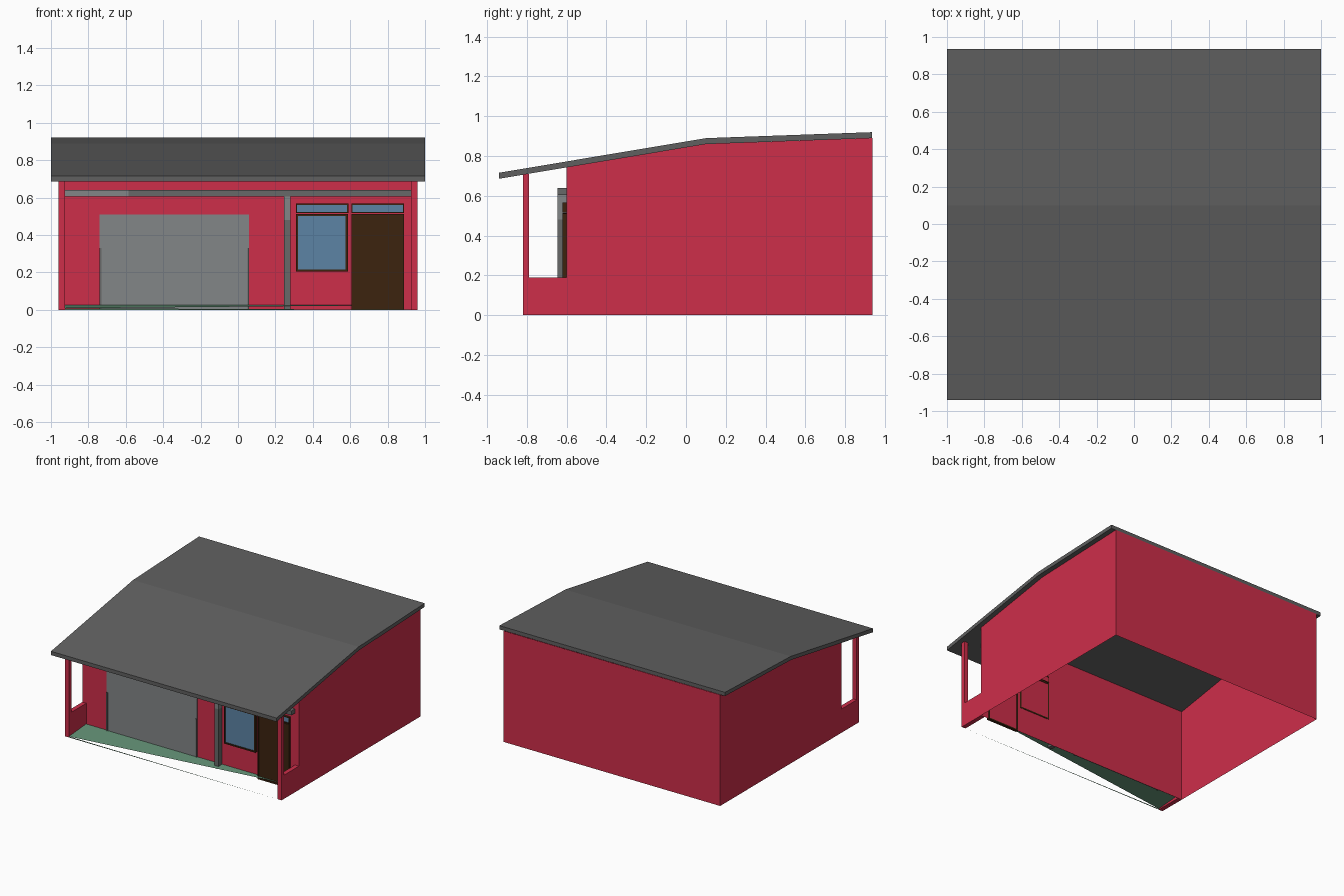
import bpy

if "Cube" in bpy.data.objects:
    bpy.data.objects.remove(bpy.data.objects["Cube"])


def material(name, rgb):
    m = bpy.data.materials.new(name)
    lin = [(c / 255 / 12.92) if c < 10 else ((c / 255 + 0.055) / 1.055) ** 2.4 for c in rgb]
    m.diffuse_color = (*lin, 1)
    m.use_nodes = True
    m.node_tree.nodes["Principled BSDF"].inputs["Base Color"].default_value = m.diffuse_color
    return m


RED = material("red wall", (206, 46, 74))
ROOF = material("roof grey", (96, 96, 96))
LIGHT = material("light grey", (130, 134, 135))
DARK = material("dark grey", (103, 104, 104))
BROWN = material("dark brown", (60, 35, 15))
GLASS = material("window blue", (92, 132, 165))
GREEN = material("porch green", (100, 146, 119))


def mesh(name, verts, faces, mat):
    me = bpy.data.meshes.new(name)
    me.from_pydata(verts, [], faces)
    me.materials.append(mat)
    ob = bpy.data.objects.new(name, me)
    bpy.context.collection.objects.link(ob)
    return ob


def extrude_x(name, profile, x0, x1, mat):
    """Solid made from a (y, z) profile, counter-clockwise seen from +x."""
    n = len(profile)
    verts = [(x, y, z) for x in (x0, x1) for y, z in profile]
    faces = [tuple(reversed(range(n))), tuple(range(n, 2 * n))]
    faces += [(i, (i + 1) % n, n + (i + 1) % n, n + i) for i in range(n)]
    return mesh(name, verts, faces, mat)


def box(name, x0, x1, y0, y1, z0, z1, mat):
    return extrude_x(name, [(y0, z0), (y1, z0), (y1, z1), (y0, z1)], x0, x1, mat)


def frame(name, x0, x1, z0, z1, w, y0, y1):
    """Rectangular frame of four bars."""
    box(name + "_left", x0, x0 + w, y0, y1, z0, z1, BROWN)
    box(name + "_right", x1 - w, x1, y0, y1, z0, z1, BROWN)
    box(name + "_bottom", x0 + w, x1 - w, y0, y1, z0, z0 + w, BROWN)
    box(name + "_top", x0 + w, x1 - w, y0, y1, z1 - w, z1, BROWN)


W, FRONT, BACK = 0.96, -0.60, 0.938

# Roof slab with two pitches
extrude_x("roof", [(-0.94, 0.686), (0.10, 0.860), (0.935, 0.890),
                   (0.935, 0.920), (0.10, 0.890), (-0.94, 0.716)], -1, 1, ROOF)

# Thin outer walls, open underneath
side = [(FRONT, 0), (BACK, 0), (BACK, 0.89), (0.10, 0.86), (FRONT, 0.743)]
mesh("right_wall", [(W, y, z) for y, z in side], [(0, 1, 2, 3, 4)], RED)
mesh("left_wall", [(-W, y, z) for y, z in side], [(4, 3, 2, 1, 0)], RED)
mesh("back_wall", [(W, BACK, 0), (-W, BACK, 0), (-W, BACK, 0.89), (W, BACK, 0.89)],
     [(0, 1, 2, 3)], RED)
mesh("front_wall", [(-W, FRONT, 0), (W, FRONT, 0), (W, FRONT, 0.743), (-W, FRONT, 0.743)],
     [(0, 1, 2, 3)], RED)

# Porch side: low wall and corner pillar
porch = [(-0.82, 0), (FRONT, 0), (FRONT, 0.19), (-0.79, 0.19), (-0.79, 0.711), (-0.82, 0.706)]
for name, x0 in (("left", -W), ("right", W - 0.035)):
    extrude_x(name + "_porch_side", porch, x0, x0 + 0.035, RED)

# Sloping triangular porch floor and its thin front edge
mesh("porch_floor", [(-0.925, -0.82, 0.008), (0.925, FRONT - 0.002, 0.025),
                     (-0.925, FRONT - 0.002, 0.025)], [(0, 1, 2)], GREEN)
mesh("porch_floor_edge", [(-0.925, -0.82, 0), (0.925, -0.82, 0), (-0.925, -0.82, 0.008)],
     [(0, 1, 2)], GREEN)

# Garage door and its short side rails
box("garage_door", -0.74, 0.06, FRONT - 0.006, FRONT - 0.001, 0.0, 0.51, LIGHT)
for name, x in (("left", -0.74), ("right", 0.05)):
    box(name + "_garage_rail", x, x + 0.01, FRONT - 0.012, FRONT - 0.001, 0, 0.33, DARK)

# Horizontal beam and post, each with a lighter length
PY = (-0.645, FRONT - 0.001)
box("beam_light", -0.925, -0.585, *PY, 0.605, 0.64, LIGHT)
box("beam_dark", -0.585, 0.925, *PY, 0.605, 0.64, DARK)
box("post_lower", 0.245, 0.28, *PY, 0, 0.48, DARK)
box("post_upper", 0.245, 0.28, *PY, 0.48, 0.605, LIGHT)

# Window, transoms and door; frames pass just through the wall
FY = (-0.62, FRONT + 0.003)
GY = (-0.614, -0.608)
frame("window_frame", 0.31, 0.587, 0.205, 0.513, 0.011, *FY)
box("window_glass", 0.32, 0.577, *GY, 0.215, 0.503, GLASS)
for name, x0, x1 in (("window", 0.31, 0.59), ("door", 0.607, 0.887)):
    frame(name + "_transom_frame", x0, x1, 0.516, 0.567, 0.006, *FY)
    box(name + "_transom_glass", x0 + 0.005, x1 - 0.005, *GY, 0.521, 0.562, GLASS)
frame("door_frame", 0.607, 0.887, 0, 0.511, 0.011, *FY)
box("door_panel", 0.617, 0.877, -0.617, -0.608, 0.01, 0.501, BROWN)
